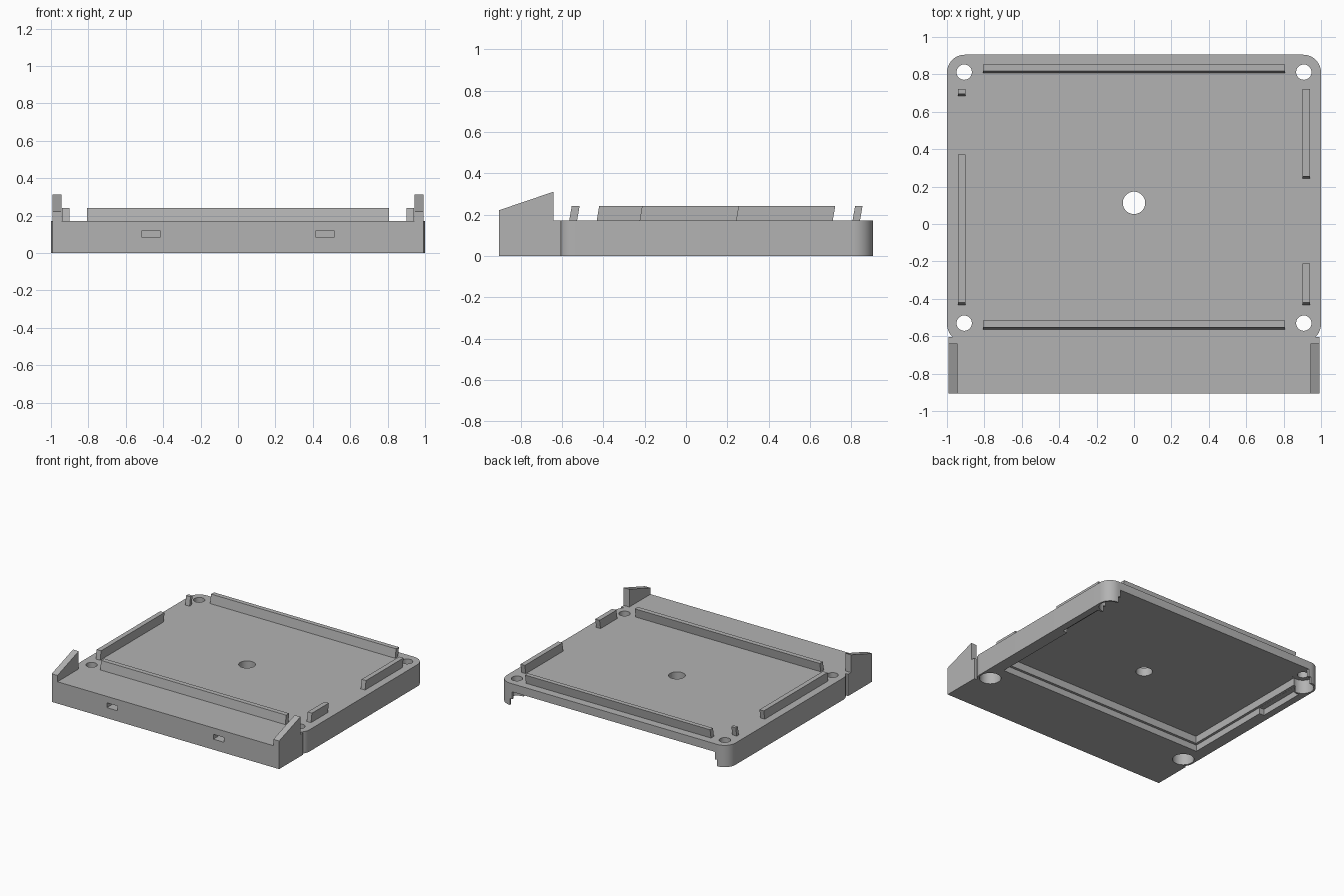
import bpy, bmesh, math
from mathutils import Vector

if "Cube" in bpy.data.objects:
    bpy.data.objects.remove(bpy.data.objects["Cube"], do_unlink=True)

grey = bpy.data.materials.new("plain grey")
grey.use_nodes = True
grey.diffuse_color = (0.45, 0.45, 0.45, 1)
grey.node_tree.nodes["Principled BSDF"].inputs["Base Color"].default_value = grey.diffuse_color

TOP = 0.172


def prism(name, points, direction):
    """Extrude a flat outline along a direction."""
    bm = bmesh.new()
    face = bm.faces.new([bm.verts.new(p) for p in points])
    ext = bmesh.ops.extrude_face_region(bm, geom=[face])
    verts = [g for g in ext["geom"] if isinstance(g, bmesh.types.BMVert)]
    bmesh.ops.translate(bm, verts=verts, vec=Vector(direction))
    bmesh.ops.recalc_face_normals(bm, faces=bm.faces)
    mesh = bpy.data.meshes.new(name)
    bm.to_mesh(mesh)
    bm.free()
    mesh.materials.append(grey)
    ob = bpy.data.objects.new(name, mesh)
    bpy.context.collection.objects.link(ob)
    return ob


def box(name, x0, x1, y0, y1, z0, z1):
    return prism(name, [(x0, y0, z0), (x1, y0, z0), (x1, y1, z0), (x0, y1, z0)], (0, 0, z1 - z0))


def arc(cx, cy, r, start, end, steps):
    angles = [math.radians(start + (end - start) * i / steps) for i in range(steps + 1)]
    return [(cx + r * math.cos(a), cy + r * math.sin(a)) for a in angles]


def cylinder(name, x, y, r, z0, z1):
    pts = arc(x, y, r, 0, 360, 40)[:-1]
    return prism(name, [(px, py, z0) for px, py in pts], (0, 0, z1 - z0))


def combine(target, tool, operation):
    """Apply a boolean and remove the tool."""
    tool.hide_render = True
    mod = target.modifiers.new(operation, "BOOLEAN")
    mod.operation, mod.solver, mod.object = operation, "EXACT", tool
    bpy.context.view_layer.objects.active = target
    bpy.ops.object.modifier_apply(modifier=mod.name)
    bpy.data.objects.remove(tool, do_unlink=True)


# Rounded base slab joined to the front bar
R = 0.095
outline = []
for i, (cx, cy) in enumerate([(0.905, 0.81), (-0.905, 0.81), (-0.905, -0.535), (0.905, -0.535)]):
    outline += arc(cx, cy, R, i * 90, i * 90 + 90, 12)
body = prism("base_body", [(x, y, 0) for x, y in outline], (0, 0, TOP))
combine(body, box("front_bar", -0.993, 0.993, -0.905, -0.605, 0, TOP), "UNION")

# Stepped cavity underneath, open at the back
combine(body, box("outer_cavity", -0.905, 0.905, -0.38, 1, -0.1, 0.05), "DIFFERENCE")
combine(body, box("inner_cavity", -0.885, 0.885, -0.36, 1, -0.1, 0.108), "DIFFERENCE")

# Screw holes with wide counterbores, side wall notches and front slots
for s in (-1, 1):
    for y in (-0.53, 0.812):
        combine(body, cylinder("screw_hole", s * 0.908, y, 0.041, -0.1, 0.3), "DIFFERENCE")
        combine(body, cylinder("counterbore", s * 0.908, y, 0.078, -0.1, 0.109), "DIFFERENCE")
    xa, xb = sorted((s * 0.88, s * 0.945))
    combine(body, box("wall_notch", xa, xb, 0.33, 0.72, -0.1, 0.049), "DIFFERENCE")
    x = s * 0.465
    combine(body, box("front_slot", x - 0.047, x + 0.047, -1, -0.78, 0.083, 0.121), "DIFFERENCE")
combine(body, cylinder("centre_hole", 0, 0.113, 0.06, -0.1, 0.3), "DIFFERENCE")

bpy.ops.object.select_all(action="DESELECT")
body.select_set(True)
bpy.context.view_layer.objects.active = body
bpy.ops.object.shade_smooth_by_angle(angle=math.radians(30))

# Sloped ears at the ends of the front bar
for side, x in (("right", -0.993), ("left", 0.943)):
    profile = [(-0.905, TOP), (-0.64, TOP), (-0.64, 0.312), (-0.905, 0.222)]
    prism(side + "_ear", [(x, y, z) for y, z in profile], (0.05, 0, 0))


# Raised locating ribs, leaning slightly to the back
def rib(name, x0, x1, y0, y1):
    lean = 0.012
    profile = [(y0, TOP), (y1, TOP), (y1 + lean, 0.242), (y0 + lean, 0.242)]
    prism(name, [(x0, y, z) for y, z in profile], (x1 - x0, 0, 0))


rib("front_rib", -0.808, 0.808, -0.565, -0.527)
rib("back_rib", -0.808, 0.808, 0.806, 0.842)
rib("right_long_rib", -0.94, -0.902, -0.432, 0.36)
rib("right_short_rib", -0.94, -0.902, 0.684, 0.71)
rib("left_long_rib", 0.902, 0.94, 0.242, 0.71)
rib("left_short_rib", 0.902, 0.94, -0.432, -0.222)
